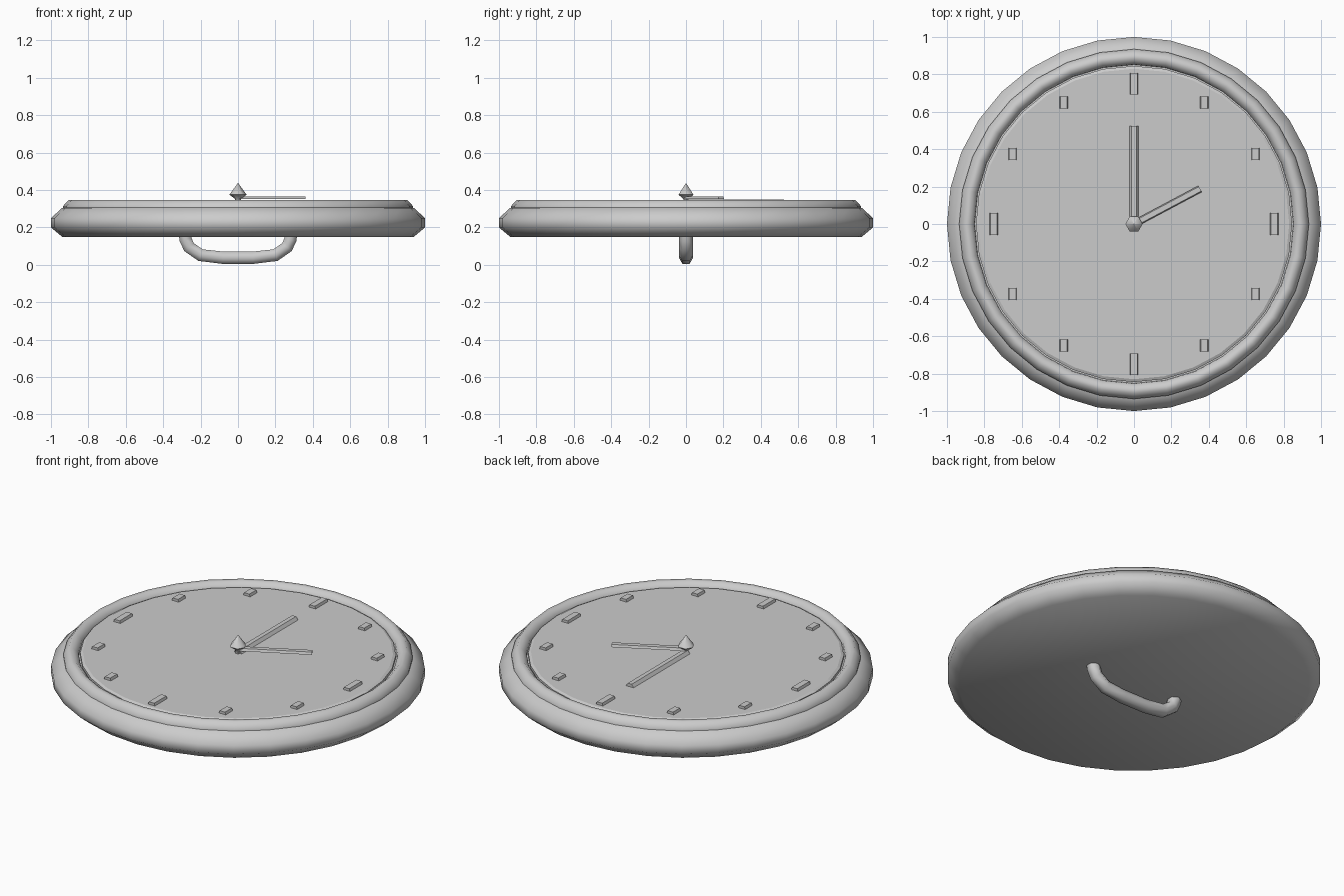
import bpy, bmesh, math
from mathutils import Matrix, Vector

cube = bpy.data.objects.get("Cube")
if cube:
    bpy.data.objects.remove(cube, do_unlink=True)

grey = bpy.data.materials.new("plain grey")
grey.use_nodes = True
colour = (0.6, 0.6, 0.6, 1)
grey.diffuse_color = colour
grey.node_tree.nodes["Principled BSDF"].inputs["Base Color"].default_value = colour


def finish(name, bm, smooth=None):
    bmesh.ops.recalc_face_normals(bm, faces=bm.faces)
    mesh = bpy.data.meshes.new(name)
    bm.to_mesh(mesh)
    bm.free()
    mesh.materials.append(grey)
    ob = bpy.data.objects.new(name, mesh)
    bpy.context.collection.objects.link(ob)
    if smooth:
        bpy.ops.object.select_all(action='DESELECT')
        ob.select_set(True)
        bpy.context.view_layer.objects.active = ob
        bpy.ops.object.shade_smooth_by_angle(angle=math.radians(smooth))
    return ob


def lathe(name, profile, sides=32, closed=False, smooth=60):
    """Turn (radius, z) points about z; open ends are capped."""
    bm = bmesh.new()
    rings = []
    for r, z in profile:
        rings.append([bm.verts.new((r * math.cos(math.tau * i / sides),
                                    r * math.sin(math.tau * i / sides), z))
                      for i in range(sides)])
    pairs = list(zip(rings, rings[1:]))
    if closed:
        pairs.append((rings[-1], rings[0]))
    else:
        bm.faces.new(rings[0])
        bm.faces.new(rings[-1])
    for a, b in pairs:
        for i in range(sides):
            j = (i + 1) % sides
            bm.faces.new((a[i], a[j], b[j], b[i]))
    return finish(name, bm, smooth)


def bar(name, centre, size, angle=0, taper=0.7):
    """Small block whose top is narrowed."""
    bm = bmesh.new()
    bmesh.ops.create_cube(bm, size=1)
    for v in bm.verts:
        if v.co.z > 0:
            v.co.x *= taper
        v.co = Vector(a * b for a, b in zip(v.co, size))
    bm.transform(Matrix.Translation(centre) @ Matrix.Rotation(angle, 4, 'Z'))
    return finish(name, bm)


# Casing, raised rim and dial
lathe("casing", [(0.94, 0.15), (1, 0.2), (1, 0.25), (0.94, 0.305), (0.88, 0.31)])
lathe("rim", [(0.935, 0.3), (0.935, 0.315), (0.905, 0.348), (0.88, 0.348),
              (0.855, 0.325), (0.85, 0.3)], closed=True)
lathe("dial", [(0.845, 0.3), (0.845, 0.325), (0.83, 0.332)], smooth=None)

# Hour marks, all upright, with longer ones at the quarters
for hour in range(12):
    a = math.radians(90 - 30 * hour)
    length = 0.115 if hour % 3 == 0 else 0.065
    bar(f"hour_mark_{hour or 12}",
        (0.75 * math.cos(a), 0.75 * math.sin(a), 0.335), (0.05, length, 0.024))

# Hands and centre pin
bar("minute_hand", (0, 0.262, 0.341), (0.05, 0.525, 0.018), taper=0.5)
hour_angle = math.radians(28)
bar("hour_hand", (0.2 * math.cos(hour_angle), 0.2 * math.sin(hour_angle), 0.358),
    (0.038, 0.4, 0.014), hour_angle - math.pi / 2)
lathe("centre_pin", [(0.015, 0.33), (0.015, 0.352), (0.046, 0.375), (0.001, 0.437)],
      sides=6, smooth=60)

# Handle on the back: a bent tube
half = [(0.285, 0.17), (0.28, 0.135), (0.262, 0.095), (0.2, 0.052), (0.08, 0.038)]
path = [(-x, z) for x, z in half] + [(x, z) for x, z in reversed(half)]
curve = bpy.data.curves.new("handle", 'CURVE')
curve.dimensions = '3D'
curve.bevel_depth = 0.038
curve.bevel_resolution = 1
curve.use_fill_caps = True
spline = curve.splines.new('POLY')
spline.points.add(len(path) - 1)
for p, (x, z) in zip(spline.points, path):
    p.co = (x, 0, z, 1)
curve.materials.append(grey)
handle = bpy.data.objects.new("handle", curve)
bpy.context.collection.objects.link(handle)
